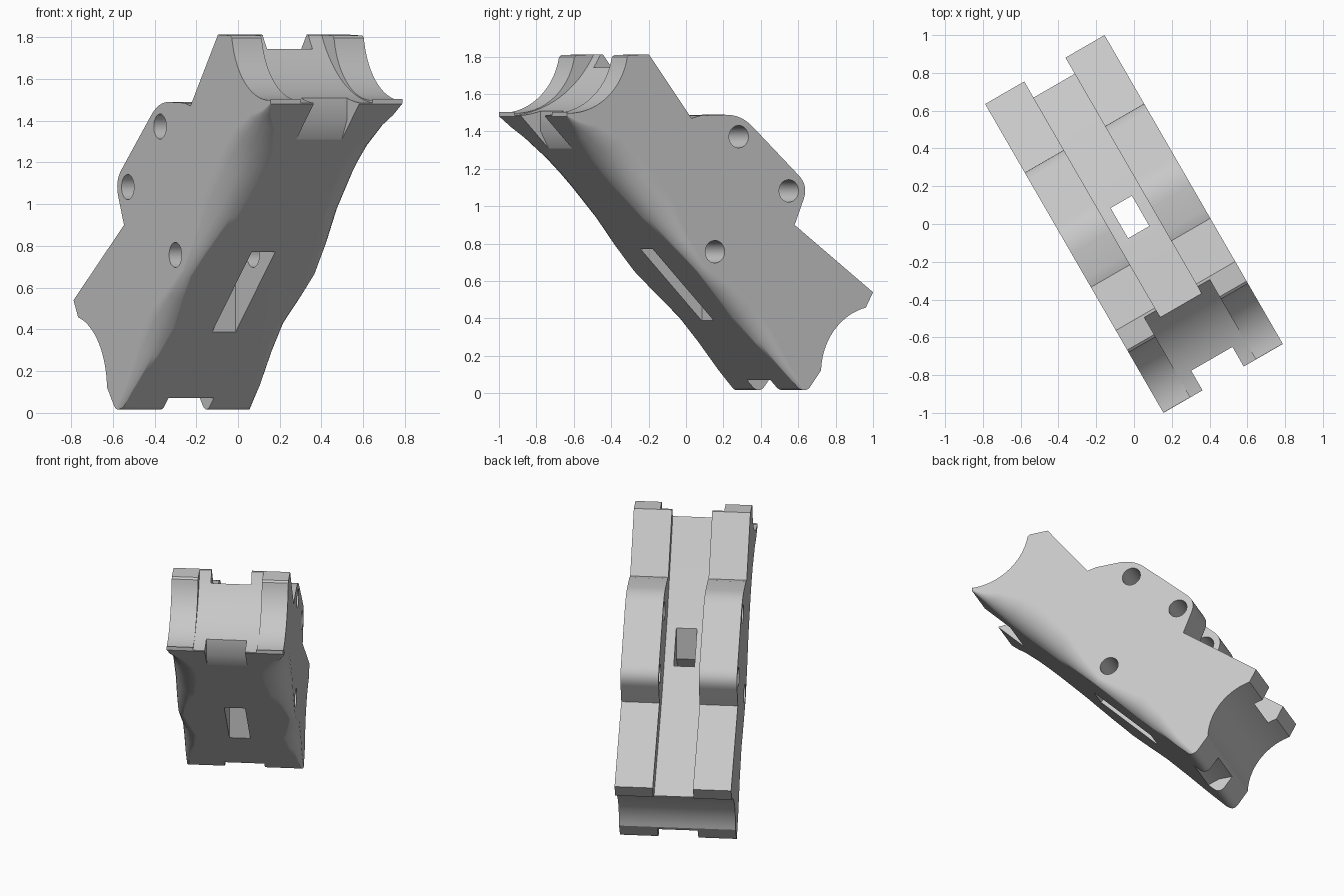
import bpy, bmesh, math
from mathutils import Vector

if "Cube" in bpy.data.objects:
    bpy.data.objects.remove(bpy.data.objects["Cube"])

HALF = 0.365            # half width of the block
SLOT = 0.126            # half width of the centre groove

grey = bpy.data.materials.new("plain_grey")
grey.use_nodes = True
grey.diffuse_color = (0.58, 0.58, 0.58, 1)
grey.node_tree.nodes["Principled BSDF"].inputs["Base Color"].default_value = (0.58, 0.58, 0.58, 1)


def arc(cy, cz, r, a0, a1, n=20):
    """Points on a circle in the side plane, angles in degrees."""
    angles = [math.radians(a0 + (a1 - a0) * i / n) for i in range(n + 1)]
    return [(cy + r * math.cos(a), cz + r * math.sin(a)) for a in angles]


def rounded(before, corner, after, r, n=8):
    """Round one profile corner with a quadratic curve."""
    b, c, a = Vector(before), Vector(corner), Vector(after)
    p, q = c + (b - c).normalized() * r, c + (a - c).normalized() * r
    return [tuple(p.lerp(c, i / n).lerp(c.lerp(q, i / n), i / n)) for i in range(n + 1)]


def loft(name, rings):
    """Solid through a list of equal-length rings."""
    bm = bmesh.new()
    rows = [[bm.verts.new(p) for p in ring] for ring in rings]
    for a, b in zip(rows, rows[1:]):
        for i in range(len(a)):
            j = (i + 1) % len(a)
            bm.faces.new((a[i], a[j], b[j], b[i]))
    bm.faces.new(rows[0])
    bm.faces.new(rows[-1])
    if len(rows) > 2:
        bmesh.ops.triangulate(bm, faces=bm.faces[:])
    bmesh.ops.recalc_face_normals(bm, faces=bm.faces[:])
    mesh = bpy.data.meshes.new(name)
    bm.to_mesh(mesh)
    bm.free()
    obj = bpy.data.objects.new(name, mesh)
    bpy.context.collection.objects.link(obj)
    return obj


def extrude(name, profile, x0, x1):
    return loft(name, [[(x, y, z) for y, z in profile] for x in (x0, x1)])


# Side outline of the block
ridge, tip, heel = (0.128, 1.492), (0.545, 1.11), (0.46, 0.9)
profile = [(-0.944, 1.48), (-0.944, 1.505)]
profile += arc(-0.93, 1.86, 0.362, -92, -10)
profile += [(-0.56, 1.808), (-0.44, 1.812), (-0.176, 1.47), (-0.12, 1.485)]
profile += rounded((-0.12, 1.485), ridge, tip, 0.1)
profile += rounded(ridge, tip, heel, 0.08)
profile += [heel, (0.944, 0.54)]
profile += arc(0.98, 0.11, 0.357, 103, 178)
profile += rounded((0.62, 0.12), (0.53, 0.0), (0.46, 0.05), 0.05)
body = extrude("clamp_block", profile, -HALF, HALF)

cutters = []

# Centre groove with a kinked floor
groove = [(-0.7, 1.93), (-0.484, 1.73), (-0.09, 1.22), (0.305, 0.845), (0.846, 0.44),
          (1.1, 0.25), (1.2, 1.0), (0.5, 2.0)]
cutters.append(extrude("groove_cutter", groove, -SLOT, SLOT))

# Wider, shallower saddle inside the upper jaw
saddle = arc(-1.0, 2.1, 0.617, -100, 0, 28) + [(-1.1, 2.1)]
cutters.append(extrude("saddle_cutter", saddle, -0.2, 0.2))

# Notches through the lips of both jaws
upper_notch = [(-1.1, 1.0), (-0.776, 1.2), (-0.776, 1.31), (-0.824, 1.40), (-0.824, 1.7), (-1.1, 1.7)]
cutters.append(extrude("upper_notch_cutter", upper_notch, -SLOT, SLOT))
lower_notch = [(0.3, -0.1), (0.8, -0.1), (0.8, 0.1), (0.52, 0.1), (0.43, 0.065), (0.3, 0.065)]
cutters.append(extrude("lower_notch_cutter", lower_notch, -SLOT, SLOT))

# Lever slot opening through the underside
lever = [(-0.34, 0.67), (-0.05, 0.97), (-0.05, 1.6), (0.135, 1.6), (0.135, 0.2)]
cutters.append(extrude("lever_slot_cutter", lever, -0.065, 0.065))

# Cross pin holes
for i, (y, z) in enumerate([(0.115, 1.372), (0.424, 1.082), (-0.032, 0.757)]):
    cutters.append(extrude(f"pin_hole_cutter_{i}", arc(y, z, 0.06, 0, 348.75, 31), -0.6, 0.6))

# Varying fillets along the two lower edges: (distance along edge, size)
sizes = [(-0.05, 0.004), (0, 0.004), (0.04, 0.04), (0.08, 0.1), (0.155, 0.16), (0.21, 0.175),
         (0.26, 0.175), (0.37, 0.15), (0.47, 0.085), (0.56, 0.048), (0.64, 0.08),
         (0.73, 0.125), (0.82, 0.1), (0.92, 0.048), (1, 0.03), (1.08, 0.03)]
start, end = Vector((0, -0.944, 1.48)), Vector((0, 0.51, 0.0))
along = end - start
inward = Vector((0, -along.z, along.y)).normalized()
for side, label in ((1, "left"), (-1, "right")):
    rings = []
    for t, c in sizes:
        section = [(HALF + 0.05, c)]
        for k in range(9):
            a = math.pi / 2 * k / 8
            section.append((HALF - c + c * math.cos(a), c - c * math.sin(a)))
        section += [(HALF - c, -0.06), (HALF + 0.05, -0.06)]
        rings.append([start + along * t + inward * d + Vector((side * u, 0, 0)) for u, d in section])
    cutters.append(loft(f"{label}_edge_cutter", rings))

# Apply every cut, then drop the cutters
bpy.context.view_layer.objects.active = body
for cutter in cutters:
    cutter.hide_render = True
    mod = body.modifiers.new("cut", 'BOOLEAN')
    mod.operation = 'DIFFERENCE'
    mod.solver = 'EXACT'
    mod.object = cutter
    bpy.ops.object.modifier_apply(modifier=mod.name)
    bpy.data.objects.remove(cutter)

# Finish: turn, colour and shade
body.data.materials.clear()
body.data.materials.append(grey)
body.rotation_euler.z = math.radians(30)
bpy.ops.object.select_all(action='DESELECT')
body.select_set(True)
bpy.ops.object.shade_smooth_by_angle(angle=math.radians(30))
weighted = body.modifiers.new("weighted_normals", 'WEIGHTED_NORMAL')
weighted.keep_sharp = True
